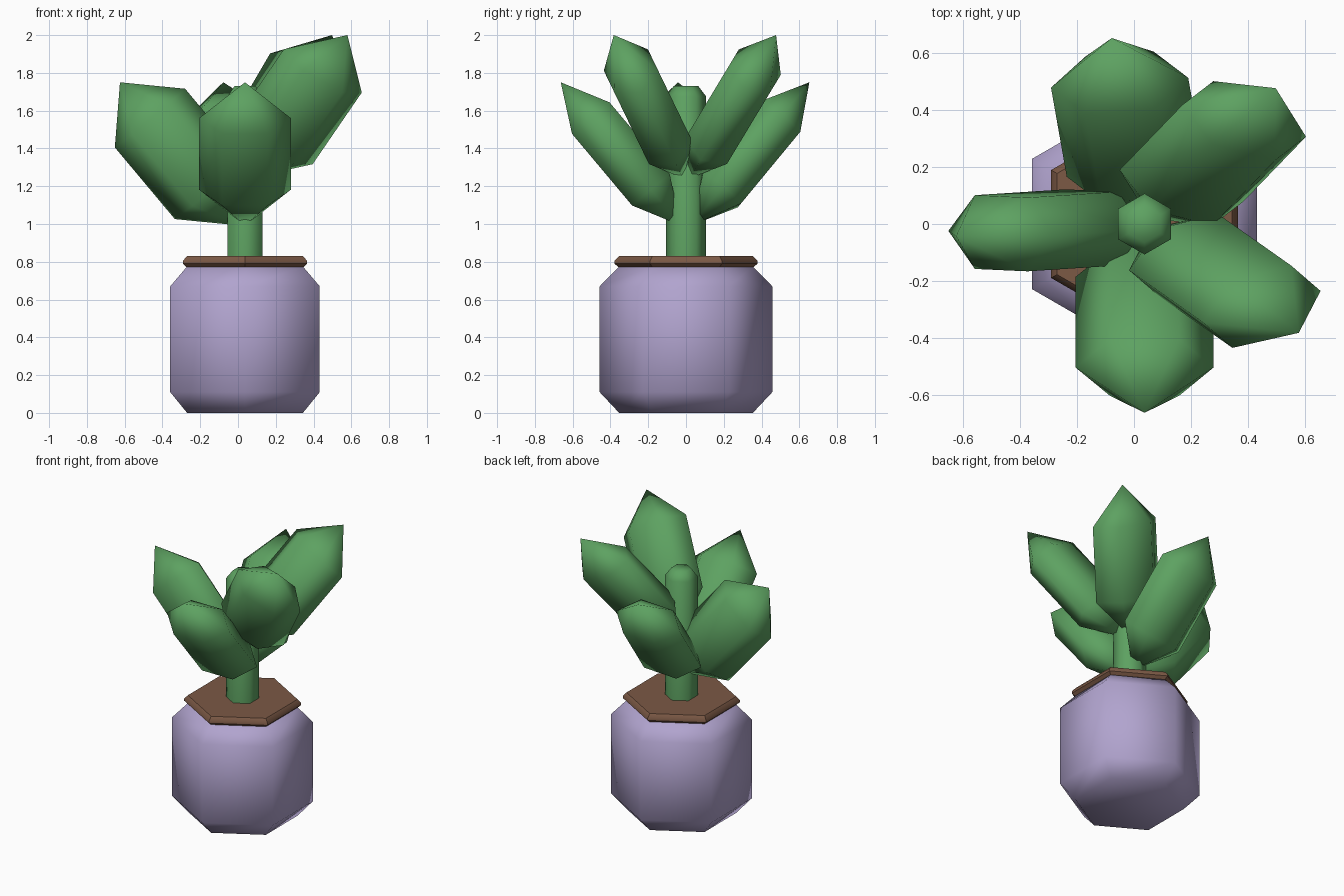
import bpy, bmesh, math
from mathutils import Matrix, Vector

if "Cube" in bpy.data.objects:
    bpy.data.objects.remove(bpy.data.objects["Cube"])

CX = 0.037  # stem and pot axis


def material(name, rgb):
    m = bpy.data.materials.new(name)
    m.diffuse_color = (*rgb, 1)
    m.use_nodes = True
    m.node_tree.nodes["Principled BSDF"].inputs["Base Color"].default_value = m.diffuse_color
    return m


LILAC = material("lilac_ceramic", (0.44, 0.37, 0.62))
BROWN = material("brown_soil", (0.20, 0.10, 0.06))
GREEN = material("leaf_green", (0.11, 0.36, 0.12))


def hex_lathe(name, profile, mat, start=math.pi / 2, matrix=None, smooth=70):
    """Six-sided turned solid from (radius, z) points; radius 0 makes a pole."""
    bm = bmesh.new()
    rings = []
    for r, z in profile:
        n = 6 if r else 1
        rings.append([bm.verts.new((r * math.cos(start + i * math.pi / 3),
                                    r * math.sin(start + i * math.pi / 3), z))
                      for i in range(n)])
    for lo, hi in zip(rings, rings[1:]):
        for i in range(6):
            j = (i + 1) % 6
            if len(lo) == 1:
                bm.faces.new((lo[0], hi[j], hi[i]))
            elif len(hi) == 1:
                bm.faces.new((lo[i], lo[j], hi[0]))
            else:
                bm.faces.new((lo[i], lo[j], hi[j], hi[i]))
    for cap in (rings[0], rings[-1]):
        if len(cap) > 1:
            bm.faces.new(cap)
    bm.transform(matrix or Matrix.Translation((CX, 0, 0)))
    bmesh.ops.recalc_face_normals(bm, faces=bm.faces[:])
    me = bpy.data.meshes.new(name)
    bm.to_mesh(me)
    bm.free()
    me.materials.append(mat)
    ob = bpy.data.objects.new(name, me)
    bpy.context.collection.objects.link(ob)
    bpy.ops.object.select_all(action='DESELECT')
    ob.select_set(True)
    bpy.context.view_layer.objects.active = ob
    bpy.ops.object.shade_smooth_by_angle(angle=math.radians(smooth))
    return ob


# Pot, soil and stem
hex_lathe("pot", [(0.354, 0), (0.457, 0.11), (0.457, 0.67), (0.354, 0.775)], LILAC)
hex_lathe("soil", [(0.355, 0.77), (0.379, 0.79), (0.379, 0.805), (0.355, 0.83)],
          BROWN, smooth=40)
hex_lathe("stem", [(0.107, 0.80), (0.107, 1.675), (0.065, 1.73)], GREEN)

# Leaves: flattened six-sided spheres leaning 40 degrees outward
LEAN = math.radians(40)
S = math.sin(math.pi / 3)
for i, (heading, z) in enumerate([(-90, 1.371), (100, 1.371), (183.7, 1.371),
                                  (46, 1.621), (-35.2, 1.621)]):
    h = math.radians(heading)
    d = Vector((math.sin(LEAN) * math.cos(h), math.sin(LEAN) * math.sin(h), math.cos(LEAN)))
    tilt_y = math.asin(d.x)
    tilt_x = math.atan2(-d.y, d.z)
    place = (Matrix.Translation((CX + 0.345 * math.cos(h), 0.345 * math.sin(h), z))
             @ Matrix.Rotation(tilt_x, 4, 'X') @ Matrix.Rotation(tilt_y, 4, 'Y')
             @ Matrix.Diagonal((0.28, 0.173, 0.495, 1)))
    hex_lathe(f"leaf_{i + 1}", [(0, -1), (S, -0.5), (S, 0.5), (0, 1)], GREEN,
              start=0, matrix=place, smooth=80)
